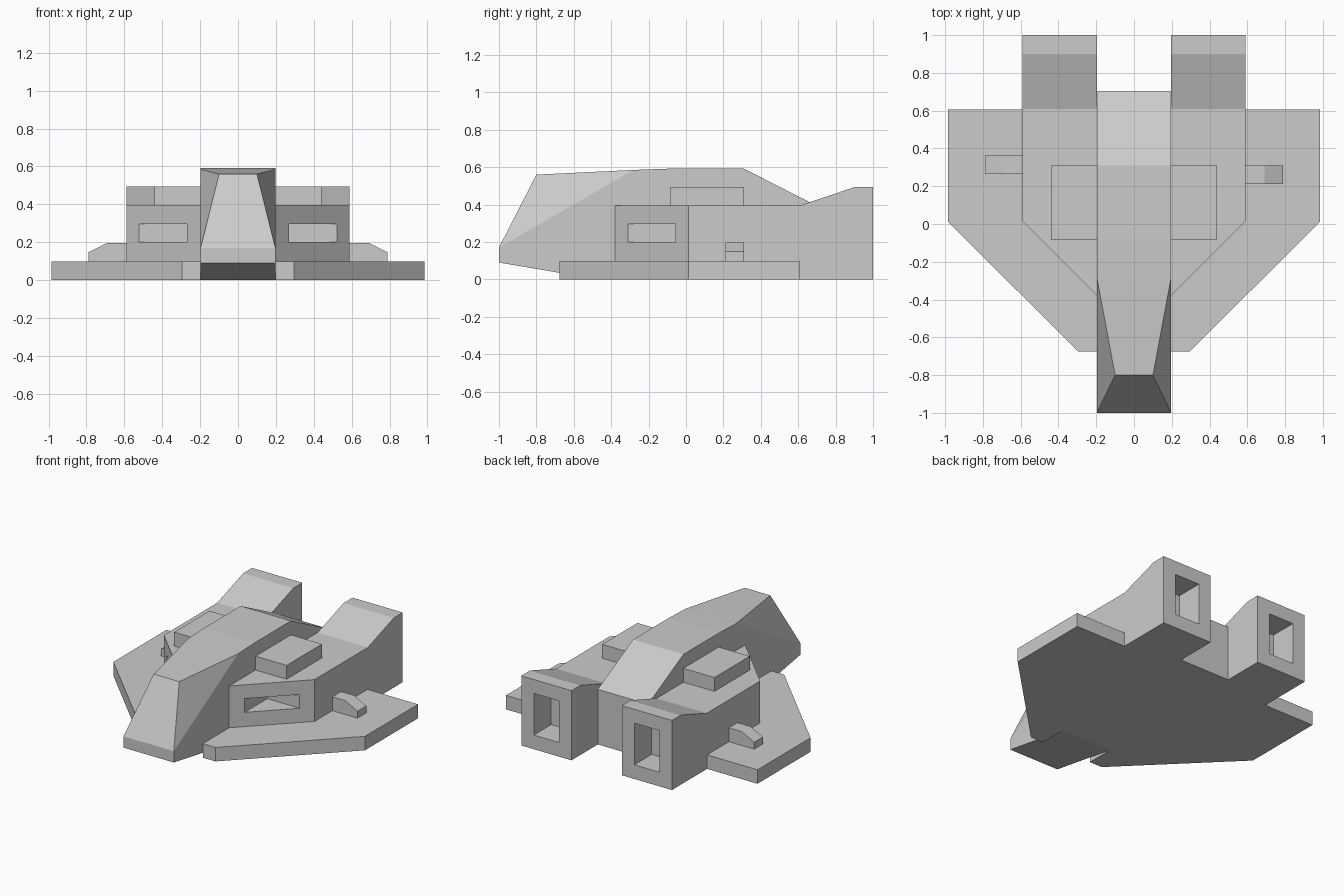
import bpy, bmesh

if "Cube" in bpy.data.objects:
    bpy.data.objects.remove(bpy.data.objects["Cube"])


def make_object(name, bm):
    bmesh.ops.recalc_face_normals(bm, faces=bm.faces[:])
    mesh = bpy.data.meshes.new(name)
    bm.to_mesh(mesh)
    bm.free()
    ob = bpy.data.objects.new(name, mesh)
    bpy.context.collection.objects.link(ob)
    return ob


def loft(name, a, b):
    """Closed solid joining two outlines with equal point counts."""
    bm = bmesh.new()
    va = [bm.verts.new(p) for p in a]
    vb = [bm.verts.new(p) for p in b]
    bm.faces.new(va)
    bm.faces.new(vb)
    n = len(va)
    for i in range(n):
        j = (i + 1) % n
        bm.faces.new((va[i], va[j], vb[j], vb[i]))
    return make_object(name, bm)


def slab(name, plan, z0, z1):
    return loft(name, [(x, y, z0) for x, y in plan], [(x, y, z1) for x, y in plan])


def box(name, x0, x1, y0, y1, z0, z1):
    return slab(name, [(x0, y0), (x1, y0), (x1, y1), (x0, y1)], z0, z1)


def apply(ob, mod):
    bpy.context.view_layer.objects.active = ob
    bpy.ops.object.modifier_apply(modifier=mod.name)


def cut(ob, cutter):
    mod = ob.modifiers.new("cut", 'BOOLEAN')
    mod.operation = 'DIFFERENCE'
    mod.solver = 'EXACT'
    mod.object = cutter
    cutter.hide_render = True
    apply(ob, mod)
    bpy.data.objects.remove(cutter)


def mirror(ob):
    mod = ob.modifiers.new("mirror", 'MIRROR')
    mod.use_mirror_merge = False
    apply(ob, mod)


# Central hull with tapered nose (convex, so hull of its corner points)
W = 0.197
corners = [(W, -1, 0.09), (W, -0.47, 0), (W, 0.705, 0), (W, 0.705, 0.39),
           (W, 0.31, 0.592), (W, -0.085, 0.592), (W, -0.28, 0.585),
           (0.1, -0.8, 0.56), (W, -1, 0.17)]
bm = bmesh.new()
for x, y, z in corners:
    bm.verts.new((x, y, z))
    bm.verts.new((-x, y, z))
bmesh.ops.convex_hull(bm, input=bm.verts[:])
bmesh.ops.dissolve_limit(bm, angle_limit=0.005, verts=bm.verts[:], edges=bm.edges[:])
make_object("central_hull", bm)


# Engine pods: raised tail, slanted front, front intake notch and rear exhaust
def pod_section(x, front):
    return [(x, front, 0), (x, 1, 0), (x, 1, 0.493), (x, 0.9, 0.493),
            (x, 0.61, 0.395), (x, front, 0.395)]


pods = loft("engine_pods", pod_section(W, -0.38), pod_section(0.59, 0.013))
cut(pods, box("exhaust_cutter", 0.295, 0.492, 0.805, 1.1, 0.1, 0.395))
cut(pods, box("intake_cutter", 0.268, 0.525, -0.5, -0.055, 0.2, 0.297))
mirror(pods)

# Flat swept wings
wings = slab("wings", [(W, -0.675), (0.296, -0.675), (0.985, 0.013),
                       (0.985, 0.607), (W, 0.607)], 0, 0.099)
mirror(wings)

# Raised blocks on top of the pods
mirror(box("top_blocks", W, 0.44, -0.085, 0.31, 0.39, 0.493))

# Small sloped side fins, slightly offset from each other
profile = [(0.585, 0.095), (0.788, 0.095), (0.788, 0.148), (0.69, 0.197), (0.585, 0.197)]
for name, s, y0, y1 in (("right_fin", 1, 0.212, 0.31), ("left_fin", -1, 0.265, 0.362)):
    loft(name, [(s * x, y0, z) for x, z in profile], [(s * x, y1, z) for x, z in profile])
